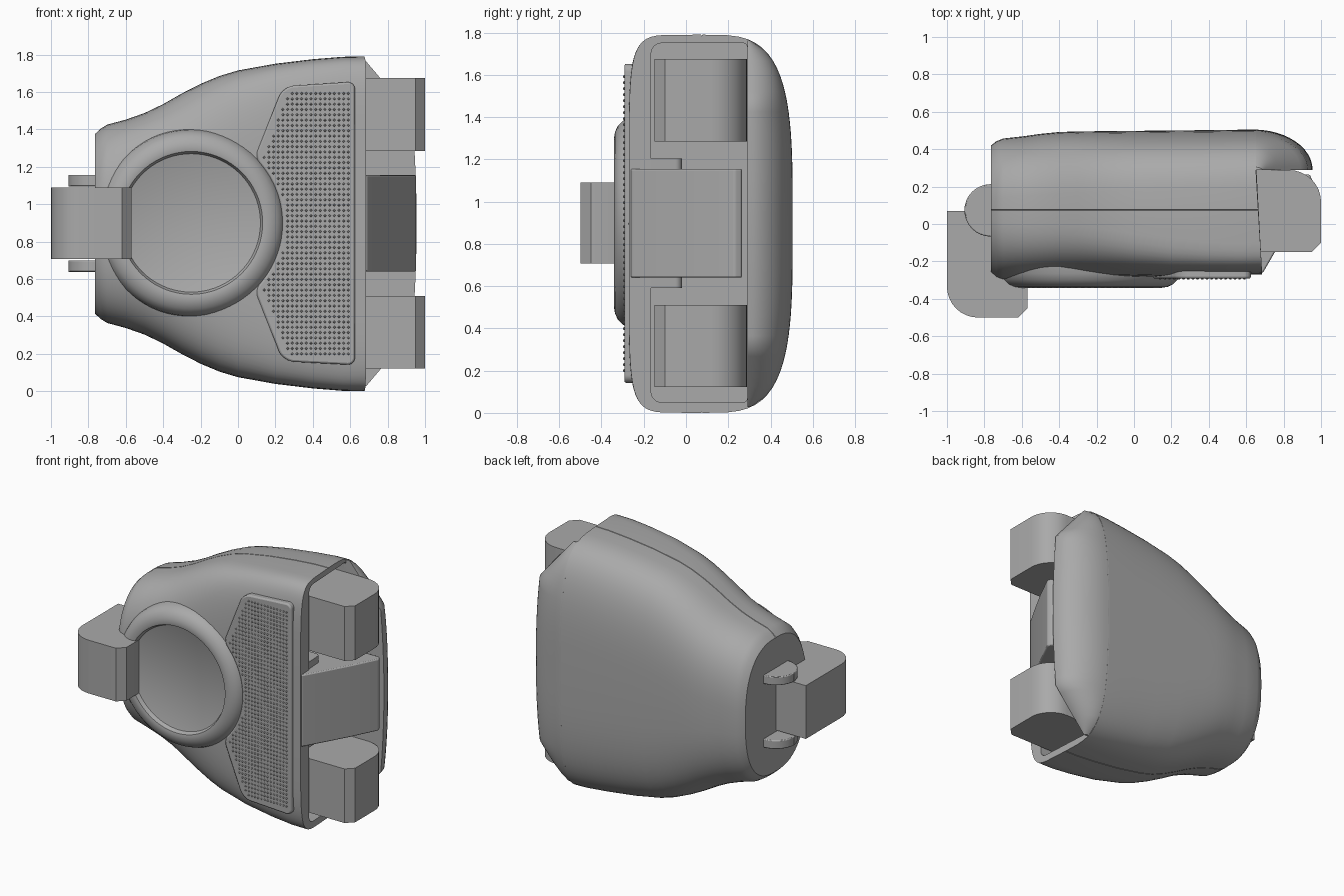
import bpy, bmesh, math
from mathutils import Matrix, Vector

cube = bpy.data.objects.get("Cube")
if cube:
    bpy.data.objects.remove(cube, do_unlink=True)

ZC = 0.895       # mid height of the housing
SEAM = 0.075     # depth of the parting line

grey = bpy.data.materials.new("mid grey")
grey.use_nodes = True
grey.diffuse_color = (0.4, 0.4, 0.4, 1)
grey.node_tree.nodes["Principled BSDF"].inputs["Base Color"].default_value = (0.4, 0.4, 0.4, 1)


def finish(name, bm, angle=30):
    bmesh.ops.recalc_face_normals(bm, faces=bm.faces)
    mesh = bpy.data.meshes.new(name)
    bm.to_mesh(mesh)
    bm.free()
    mesh.materials.append(grey)
    ob = bpy.data.objects.new(name, mesh)
    bpy.context.collection.objects.link(ob)
    smooth(ob, angle)
    return ob


def smooth(ob, angle=30):
    bpy.ops.object.select_all(action='DESELECT')
    ob.select_set(True)
    bpy.context.view_layer.objects.active = ob
    bpy.ops.object.shade_smooth_by_angle(angle=math.radians(angle))


def loft(name, rings, angle=30):
    """Skin closed rings of equal length and cap both ends."""
    bm = bmesh.new()
    rows = [[bm.verts.new(p) for p in r] for r in rings]
    n = len(rows[0])
    for a, b in zip(rows, rows[1:]):
        for i in range(n):
            j = (i + 1) % n
            bm.faces.new((a[i], a[j], b[j], b[i]))
    bm.faces.new(rows[0])
    bm.faces.new(rows[-1])
    return finish(name, bm, angle)


def rounded(corners, steps=8):
    """Outline from (u, v, radius) corners."""
    out = []
    for i, (u, v, r) in enumerate(corners):
        p = Vector((u, v))
        if r == 0:
            out.append(p)
            continue
        a = Vector(corners[i - 1][:2])
        b = Vector(corners[(i + 1) % len(corners)][:2])
        s, e = p + (a - p).normalized() * r, p + (b - p).normalized() * r
        for k in range(steps + 1):
            t = k / steps
            c = 0.83  # pulls the curve close to a circular arc
            w = 2 * t * (1 - t) * 1 / math.sqrt(2)
            d = (1 - t) ** 2 + w + t * t
            out.append((s * (1 - t) ** 2 + p * w + e * t * t) / d)
    return out


def slab(name, corners, lo, hi, axis='z', bevel=0.0):
    """Extrude a rounded outline: in xy along z, or in xz along y."""
    pts = rounded(corners)
    put = (lambda p, h: (p.x, p.y, h)) if axis == 'z' else (lambda p, h: (p.x, h, p.y))
    ob = loft(name, [[put(p, h) for p in pts] for h in (lo, hi)])
    if bevel:
        m = ob.modifiers.new("edge", 'BEVEL')
        m.width, m.segments, m.limit_method = bevel, 2, 'ANGLE'
        m.angle_limit = math.radians(50)
    return ob


def power(c, n):
    return math.copysign(abs(c) ** (2 / n), c)


# Housing: x, half height, front y, back y, front and back squareness
stations = [
    (-0.765, 0.480, -0.270, 0.420, 2.5, 2.5),
    (-0.735, 0.508, -0.294, 0.443, 2.6, 2.6),
    (-0.700, 0.530, -0.305, 0.457, 2.7, 2.6),
    (-0.600, 0.557, -0.305, 0.468, 2.8, 2.7),
    (-0.500, 0.592, -0.297, 0.482, 2.9, 2.8),
    (-0.400, 0.640, -0.290, 0.492, 3.0, 2.9),
    (-0.300, 0.697, -0.288, 0.495, 3.2, 3.0),
    (-0.200, 0.748, -0.287, 0.496, 3.5, 3.1),
    (-0.100, 0.790, -0.286, 0.497, 3.9, 3.2),
    (0.000, 0.820, -0.285, 0.498, 4.4, 3.3),
    (0.200, 0.856, -0.280, 0.500, 5.6, 3.4),
    (0.400, 0.880, -0.275, 0.502, 6.5, 3.5),
    (0.560, 0.893, -0.272, 0.504, 7.0, 3.6),
    (0.655, 0.895, -0.270, 0.505, 7.0, 3.6),
]


def housing_ring(x, h, y0, y1, nf, nb, last):
    ring, g, n = [], 0.003, 32
    for side, reach, e in ((-1, SEAM - y0, nf), (1, y1 - SEAM, nb)):
        for k in range(n + 1):
            a = math.pi * k / n
            z = -side * h * power(math.cos(a), e)
            y = SEAM + side * (g + (reach - g) * power(max(0, math.sin(a)), e))
            ring.append((y, z))
        ring.append((SEAM, -ring[-1][1] * -1 * (1 - 0.006 / h)))  # parting line groove
    slant = 0.06 if last else 0
    return [(x + slant * max(-0.05, 0.24 - y), y, ZC + z) for y, z in ring]


body = loft("housing", [housing_ring(*s, s is stations[-1]) for s in stations])

# Hollow in the open right-hand end
cutter = slab("opening_cutter", [(-0.165, 0.05, 0.05), (0.29, 0.05, 0.02),
                                 (0.29, 1.75, 0.02), (-0.165, 1.75, 0.05)], 0, 1, 'y')
for v in cutter.data.vertices:   # turn the outline to run along x
    y, t, z = v.co
    v.co = (0.4 + 0.5 * t, y, z)
bm = bmesh.new()
bm.from_mesh(cutter.data)
bmesh.ops.recalc_face_normals(bm, faces=bm.faces)
bm.to_mesh(cutter.data)
bm.free()
cutter.hide_render = True
cut = body.modifiers.new("opening", 'BOOLEAN')
cut.operation, cut.object, cut.solver = 'DIFFERENCE', cutter, 'EXACT'
bpy.context.view_layer.objects.active = body
bpy.ops.object.modifier_apply(modifier=cut.name)
bpy.data.objects.remove(cutter, do_unlink=True)
smooth(body)

# Back flap: continues the rear wall and curls over the open end
flap = []
ROWS = 36
for k in range(ROWS + 1):
    z = 0.868 * (2 * k / ROWS - 1)
    rear = SEAM + 0.43 * (1 - (abs(z) / 0.895) ** 3.6) ** (1 / 3.6)
    rear = max(rear, 0.295)
    over = max(0, abs(z) - 0.58)
    tip = 0.955 - 0.025 * min(1, abs(z) / 0.58) ** 2 - 0.85 * over
    row = [(0.64, 0.29, ZC + z)]
    for s in range(13):
        a = math.pi / 2 * s / 12
        row.append((0.64 + (tip - 0.64) * math.sin(a), 0.29 + (rear - 0.29) * math.cos(a), ZC + z))
    flap.append(row)
loft("back_flap", flap, 35)

# Round boss with a shallow dished face
profile = [(0.503, -0.22), (0.497, -0.265), (0.483, -0.298), (0.46, -0.322), (0.43, -0.336),
           (0.40, -0.341), (0.382, -0.337), (0.370, -0.310), (0.366, -0.308)]
SEG = 72
loft("round_boss", [[(-0.25 + r * math.cos(2 * math.pi * i / SEG), y,
                      0.9 + r * math.sin(2 * math.pi * i / SEG)) for i in range(SEG)]
                    for r, y in profile])

# Textured grip panel wrapped around the boss
arc = [(-0.25 + 0.487 * math.cos(math.radians(a)), 0.895 + 0.487 * math.sin(math.radians(a)), 0)
       for a in range(-38, 39, 4)]
outline = ([(0.625, 0.14, 0.04), (0.625, 1.655, 0.04), (0.24, 1.63, 0.06), (0.09, 1.25, 0.04)]
           + arc[::-1] + [(0.09, 0.54, 0.04), (0.24, 0.16, 0.06)])
slab("grip_panel", outline, -0.292, -0.21, 'y', 0.01)

dots = bmesh.new()
for i in range(19):
    for j in range(50):
        x, z = 0.14 + i * 0.025, 0.20 + j * 0.0284
        edge = 0.14 + max(0, abs(z - 0.895) - 0.36) * 0.38
        if x < edge or math.hypot(x + 0.25, z - 0.895) < 0.51:
            continue
        bmesh.ops.create_cone(dots, segments=4, radius1=0.009, radius2=0.004, depth=0.008,
                              cap_ends=True, matrix=Matrix.Translation((x, -0.294, z))
                              @ Matrix.Rotation(math.pi / 2, 4, 'X'))
finish("grip_dots", dots)

# Upper and lower connector blocks in the open end
block = [(0.5, -0.15, 0), (0.95, -0.15, 0), (1.0, -0.10, 0), (1.0, 0.288, 0.17), (0.5, 0.288, 0)]
slab("upper_right_block", block, 1.285, 1.675)
slab("lower_right_block", block, 0.122, 0.51)

# Slanted bridge between the blocks, with its side webs
slab("centre_bridge", [(0.45, -0.23, 0), (0.66, -0.27, 0), (0.69, -0.26, 0.01), (0.765, -0.13, 0),
                       (0.86, 0.04, 0), (0.955, 0.23, 0.01), (0.94, 0.265, 0.01), (0.45, 0.265, 0)],
     0.64, 1.155, bevel=0.008)
for name, z in (("upper_web", 1.15), ("lower_web", 0.59)):
    slab(name, [(0.45, -0.2, 0), (0.675, -0.2, 0), (0.665, -0.02, 0.03), (0.45, -0.02, 0)], z, z + 0.055)

# Side block and its two hinge lugs
slab("left_block", [(-1.0, -0.5, 0.165), (-0.62, -0.5, 0), (-0.57, -0.45, 0), (-0.57, -0.25, 0),
                    (-0.74, 0.07, 0), (-1.0, 0.07, 0)], 0.708, 1.09)
for name, z in (("upper_lug", 1.095), ("lower_lug", 0.638)):
    slab(name, [(-0.907, -0.067, 0.14), (-0.7, -0.067, 0), (-0.7, 0.213, 0), (-0.907, 0.213, 0.14)],
         z, z + 0.062, bevel=0.006)
